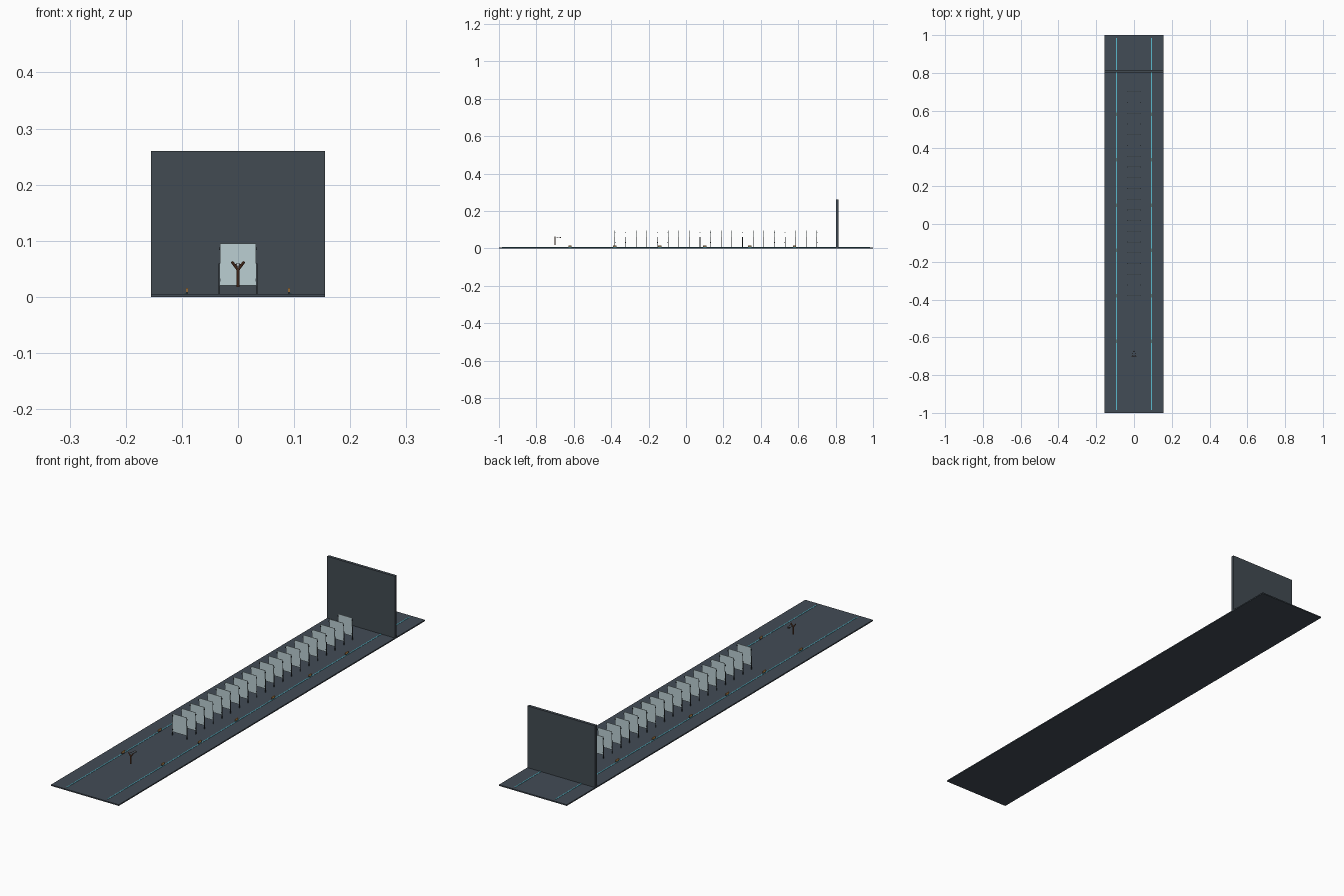
import bpy
from mathutils import Vector

old = bpy.data.objects.get("Cube")
if old:
    bpy.data.objects.remove(old, do_unlink=True)


def material(name, rgb):
    m = bpy.data.materials.new(name)
    m.use_nodes = True
    m.diffuse_color = (*rgb, 1)
    m.node_tree.nodes["Principled BSDF"].inputs["Base Color"].default_value = (*rgb, 1)
    return m


slate = material("slate floor", (0.055, 0.072, 0.092))
wall_grey = material("wall grey", (0.055, 0.070, 0.085))
glass = material("pale glass", (0.50, 0.62, 0.65))
metal = material("dark metal", (0.04, 0.05, 0.06))
cyan = material("cyan strip", (0.10, 0.50, 0.62))
orange = material("amber lamp", (0.75, 0.36, 0.10))
wood = material("brown wood", (0.17, 0.065, 0.03))
band = material("dark rubber", (0.05, 0.03, 0.025))
steel = material("light steel", (0.55, 0.58, 0.60))


def box(name, center, size, mat):
    bpy.ops.mesh.primitive_cube_add(size=1, location=center)
    o = bpy.context.object
    o.name = name
    o.scale = size
    o.data.materials.append(mat)
    return o


def rod(name, a, b, radius, mat, sides=10):
    a, b = Vector(a), Vector(b)
    bpy.ops.mesh.primitive_cylinder_add(vertices=sides, radius=radius,
                                        depth=(b - a).length, location=(a + b) / 2)
    o = bpy.context.object
    o.name = name
    o.rotation_euler = (b - a).to_track_quat("Z", "Y").to_euler()
    o.data.materials.append(mat)
    bpy.ops.object.shade_smooth_by_angle()
    return o


def ball(name, center, radius, mat):
    bpy.ops.mesh.primitive_uv_sphere_add(segments=16, ring_count=8, radius=radius, location=center)
    o = bpy.context.object
    o.name = name
    o.data.materials.append(mat)
    bpy.ops.object.shade_smooth()


# Range floor and backstop
FLOOR = 0.005
box("floor", (0, 0, FLOOR / 2), (0.31, 2, FLOOR), slate)
box("backstop_wall", (0, 0.809, 0.1325), (0.31, 0.012, 0.255), wall_grey)

# Lane strips and lamps on both sides
for side, s in (("left", 1), ("right", -1)):
    box(f"{side}_lane_strip", (s * 0.093, 0, FLOOR + 0.0005), (0.004, 1.97, 0.001), cyan)
    for i in range(6):
        y = -0.62 + i * 0.24
        box(f"{side}_lamp_base_{i}", (s * 0.091, y, FLOOR + 0.002), (0.003, 0.018, 0.004), metal)
        box(f"{side}_lamp_{i}", (s * 0.091, y, 0.0125), (0.003, 0.018, 0.007), orange)

# Row of glass panes with posts and corner clips
COUNT = 20
for i in range(COUNT):
    y = -0.38 + i * 1.08 / (COUNT - 1)
    box(f"glass_pane_{i}", (0, y, 0.0575), (0.064, 0.002, 0.075), glass)
    for side, s in (("left", 1), ("right", -1)):
        box(f"{side}_post_{i}", (s * 0.0335, y, 0.032), (0.002, 0.003, 0.056), metal)
        for z in (0.03, 0.086):
            box(f"{side}_clip_{i}", (s * 0.0325, y, z), (0.003, 0.004, 0.005), metal)

# Slingshot with fork, bands, pouch and shot
Y = -0.7
rod("slingshot_handle", (0, Y, 0.018), (0, Y, 0.05), 0.003, wood)
for side, s in (("left", 1), ("right", -1)):
    tip = (s * 0.011, Y, 0.063)
    rod(f"{side}_fork_arm", (0, Y, 0.048), tip, 0.0024, wood)
    rod(f"{side}_band", (s * 0.010, Y, 0.061), (s * 0.003, Y + 0.029, 0.057), 0.0008, band, 6)
box("pouch", (0, Y + 0.03, 0.057), (0.008, 0.002, 0.006), band)
ball("shot", (0, Y + 0.027, 0.057), 0.003, steel)
